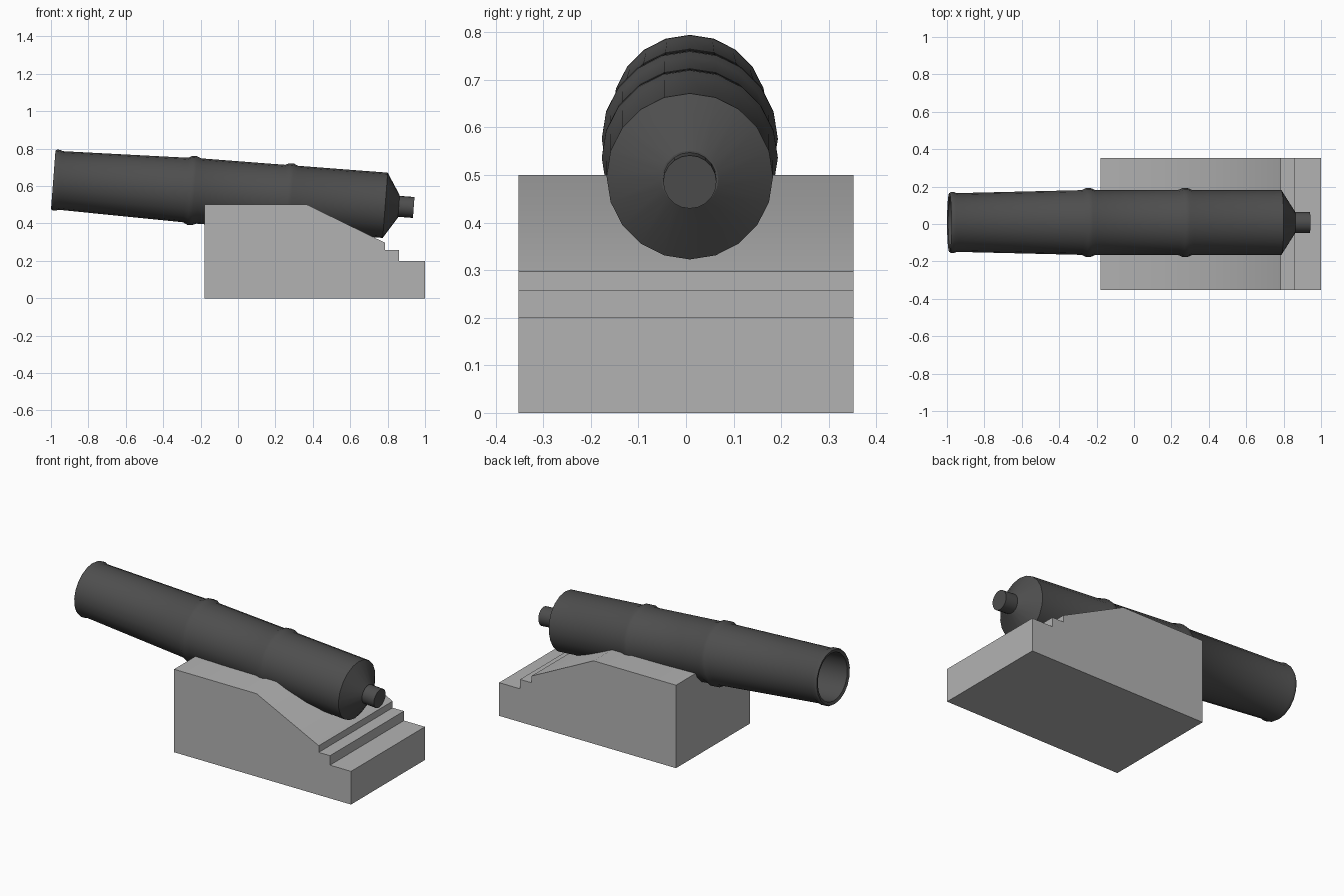
import bpy, bmesh, math

cube = bpy.data.objects.get("Cube")
if cube:
    bpy.data.objects.remove(cube, do_unlink=True)


def make_material(name, value):
    mat = bpy.data.materials.new(name)
    mat.use_nodes = True
    color = (value, value, value, 1)
    mat.diffuse_color = color
    mat.node_tree.nodes["Principled BSDF"].inputs["Base Color"].default_value = color
    return mat


def finish(name, bm, mat, angle=30):
    bmesh.ops.recalc_face_normals(bm, faces=bm.faces)
    mesh = bpy.data.meshes.new(name)
    bm.to_mesh(mesh)
    bm.free()
    mesh.materials.append(mat)
    obj = bpy.data.objects.new(name, mesh)
    bpy.context.collection.objects.link(obj)
    bpy.ops.object.select_all(action='DESELECT')
    obj.select_set(True)
    bpy.context.view_layer.objects.active = obj
    bpy.ops.object.shade_smooth_by_angle(angle=math.radians(angle))
    return obj


def lathe(name, profile, mat, sides=20):
    """Turn (distance, radius) points around the x axis."""
    bm = bmesh.new()
    rings = []
    for x, r in profile:
        if r == 0:
            rings.append([bm.verts.new((x, 0, 0))] * sides)
        else:
            angles = [math.tau * i / sides for i in range(sides)]
            rings.append([bm.verts.new((x, r * math.sin(a), r * math.cos(a))) for a in angles])
    for a, b in zip(rings, rings[1:]):
        for i in range(sides):
            j = (i + 1) % sides
            bm.faces.new(dict.fromkeys((a[i], a[j], b[j], b[i])))
    return finish(name, bm, mat)


iron = make_material("dark iron", 0.075)
stone = make_material("grey stone", 0.45)

# Stepped block that carries the barrel
outline = [(-0.18, 0), (-0.18, 0.5), (0.37, 0.5), (0.785, 0.297), (0.785, 0.257),
           (0.86, 0.257), (0.86, 0.2), (1, 0.2), (1, 0)]
bm = bmesh.new()
side = bm.faces.new([bm.verts.new((x, -0.352, z)) for x, z in outline])
extruded = bmesh.ops.extrude_face_region(bm, geom=[side])["geom"]
bmesh.ops.translate(bm, vec=(0, 0.704, 0),
                    verts=[v for v in extruded if isinstance(v, bmesh.types.BMVert)])
finish("carriage_block", bm, stone)


# Raised band around the barrel
def band(x, before, after):
    return [(x - 0.035, before), (x - 0.012, 0.185), (x + 0.012, 0.185), (x + 0.035, after)]


# Barrel with open bore, muzzle lip, two bands, breech cone and knob
bore = [(-0.5, 0), (-0.5, 0.14), (-1.775, 0.14)]
lip = [(-1.78, 0.157), (-1.77, 0.163), (-1.755, 0.163), (-1.74, 0.157)]
breech = [(0, 0.175), (0.073, 0.06), (0.073, 0.056), (0.153, 0.056), (0.153, 0)]
barrel = lathe("barrel", bore + lip + band(-1.035, 0.173, 0.175)
               + band(-0.515, 0.175, 0.175) + breech, iron)
barrel.location = (0.787, 0.008, 0.497)
barrel.rotation_euler.y = math.atan(0.0765)
